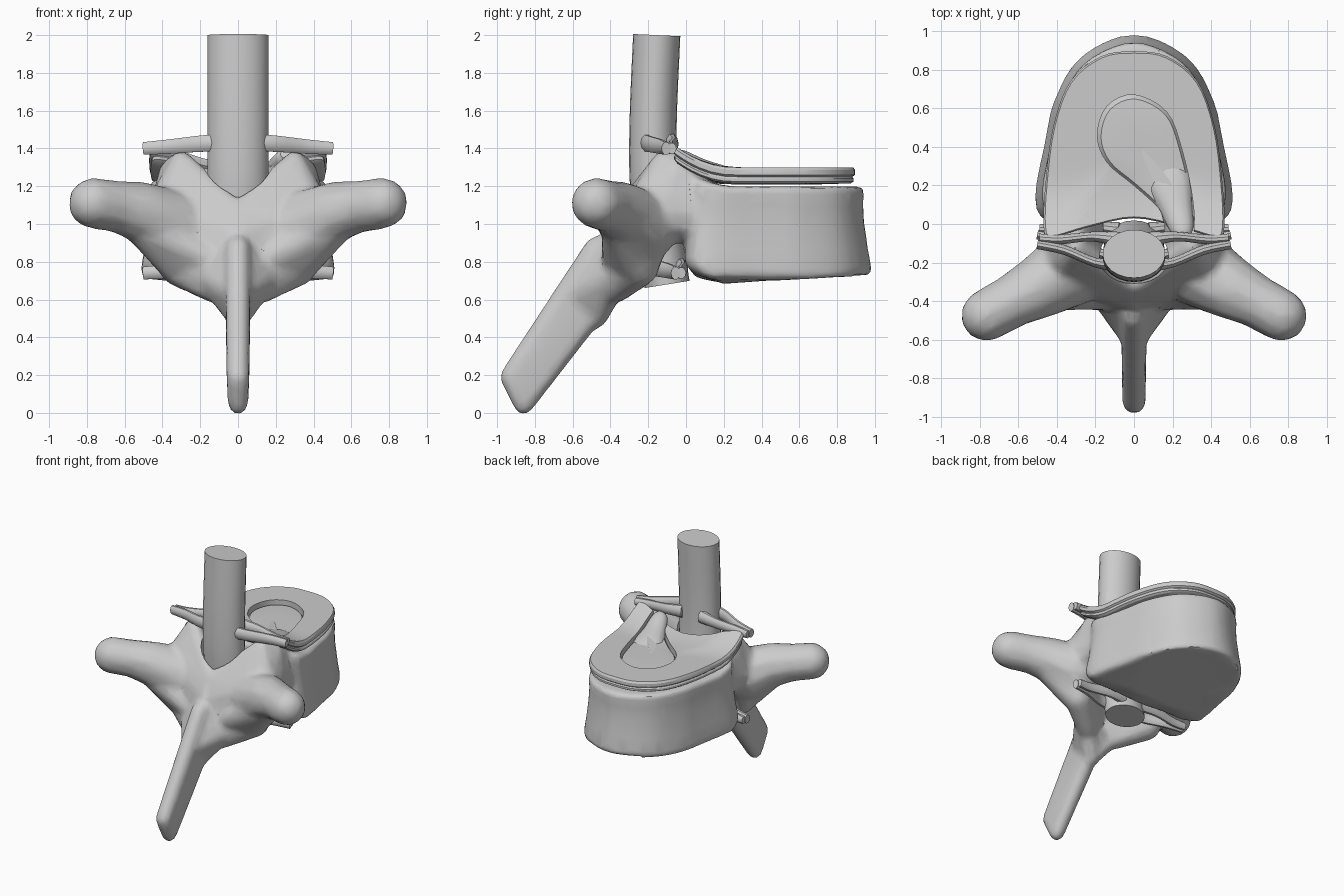
import bpy, bmesh
from math import cos, sin, pi, radians
from mathutils import Vector, Matrix

if "Cube" in bpy.data.objects:
    bpy.data.objects.remove(bpy.data.objects["Cube"])


def make(name, bm):
    bmesh.ops.recalc_face_normals(bm, faces=bm.faces[:])
    me = bpy.data.meshes.new(name)
    bm.to_mesh(me)
    bm.free()
    ob = bpy.data.objects.new(name, me)
    bpy.context.collection.objects.link(ob)
    return ob


def finish(ob, angle=30):
    bpy.ops.object.select_all(action='DESELECT')
    ob.select_set(True)
    bpy.context.view_layer.objects.active = ob
    bpy.ops.object.convert(target='MESH')
    bpy.ops.object.shade_smooth_by_angle(angle=radians(angle))


def cut(ob, cutter):
    cutter.hide_render = True
    m = ob.modifiers.new("cut", 'BOOLEAN')
    m.operation, m.solver, m.object = 'DIFFERENCE', 'EXACT', cutter


def loft(bm, rings):
    rings = [[bm.verts.new(p) for p in r] for r in rings]
    n = len(rings[0])
    for a, b in zip(rings, rings[1:]):
        for i in range(n):
            j = (i + 1) % n
            bm.faces.new((a[i], a[j], b[j], b[i]))
    bm.faces.new(rings[0][::-1])
    bm.faces.new(rings[-1])


def spline(pts, k, closed):
    """Catmull-Rom through a few points."""
    p = [Vector(q) for q in pts]
    n, out = len(p), []
    get = lambda i: p[i % n] if closed else p[max(0, min(n - 1, i))]
    for i in range(n if closed else n - 1):
        a, b, c, d = get(i - 1), get(i), get(i + 1), get(i + 2)
        for s in range(k):
            t = s / k
            out.append(b + (c - a) * t / 2 + (2 * a - 5 * b + 4 * c - d) * t * t / 2
                       + (3 * b - a - 3 * c + d) * t ** 3 / 2)
    return out if closed else out + [p[-1]]


def tube(bm, pts, ref, n=16, k=4):
    """Oval tube; each point is x, y, z, radius across, radius along ref."""
    path = spline(pts, k, False)
    pos = [Vector(q[:3]) for q in path]
    rings = []
    for i, q in enumerate(path):
        d = (pos[min(i + 1, len(pos) - 1)] - pos[max(i - 1, 0)]).normalized()
        a = d.cross(Vector(ref)).normalized()
        b = a.cross(d)
        rings.append([pos[i] + a * q[3] * cos(2 * pi * j / n) + b * q[4] * sin(2 * pi * j / n)
                      for j in range(n)])
    loft(bm, rings)


def lift(x, y):
    """Rise towards the rear, strongest at the two corners."""
    return 1.2 * max(0, .25 - y) ** 2 * (.45 + .55 * min(1, abs(x) / .3) ** 2)


def slab(bm, outline, centre, levels, bend):
    """Stack of scaled outlines (scale, z); bend(x, y, z) shapes the height."""
    cx, cy = centre
    rings = []
    for s, z in levels:
        ring = [(cx + (p.x - cx) * s, cy + (p.y - cy) * s) for p in outline]
        rings.append([Vector((x, y, bend(x, y, z))) for x, y in ring])
    loft(bm, rings)


def hull(bm, balls):
    """Convex hull around balls (x, y, z, radius)."""
    tmp, h = bmesh.new(), bmesh.new()
    for x, y, z, r in balls:
        bmesh.ops.create_icosphere(tmp, subdivisions=2, radius=r,
                                   matrix=Matrix.Translation((x, y, z)))
    vs = [h.verts.new(v.co) for v in tmp.verts]
    res = bmesh.ops.convex_hull(h, input=vs)
    inner = {g for g in res["geom_interior"] + res["geom_unused"] if isinstance(g, bmesh.types.BMVert)}
    bmesh.ops.delete(h, geom=list(inner), context='VERTS')
    bmesh.ops.recalc_face_normals(h, faces=h.faces[:])
    me = bpy.data.meshes.new("tmp")
    h.to_mesh(me)
    bm.from_mesh(me)
    bpy.data.meshes.remove(me)
    tmp.free()
    h.free()


def mirrored(half):
    return half + [(-x, y) for x, y in half[::-1] if x > 0]


# vertebral body, waisted, rear of its top swept up and rear of its base chamfered
bone = bmesh.new()
body_line = spline(mirrored([(0, .03), (.28, -.01), (.47, .02), (.515, .15), (.465, .42),
                             (.415, .64), (.275, .87), (0, .985)]), 4, True)


def body_bend(x, y, z):
    low = .66 + .065 * (y - .1) / .87 + 5 * max(0, .16 - y) ** 2 + .5 * max(0, abs(x) - .4)
    high = 1.2 + lift(x, y)
    return low + (high - low) * z


slab(bone, body_line, (0, .4),
     [(.03, .03), (.5, .03), (.9, .02), (.98, 0), (1, .06), (.965, .3), (.93, .6), (.92, .8),
      (.93, .95), (.91, 1), (.5, .99), (.03, .99)], body_bend)

# arch and processes, both sides
for s in (1, -1):
    # pedicle
    hull(bone, [(s * .31, .12, 1.05, .14), (s * .31, -.12, 1.06, .17),
                (s * .31, -.07, 1.325, .06), (s * .35, -.05, 1.28, .07), (s * .31, .1, 1.14, .07)])
    # lamina
    hull(bone, [(s * .3, -.12, 1.33, .06), (s * .36, -.2, 1.03, .15), (s * .32, -.24, .77, .1),
                (0, -.36, .93, .09), (0, -.33, 1.07, .05), (s * .13, -.37, .66, .08)])
    # web under the transverse process
    hull(bone, [(s * .5, -.34, .99, .11), (s * .34, -.27, .8, .1), (s * .12, -.38, .8, .07)])
    # transverse process
    arm = [(s * .34, -.24, .98, .2), (s * .5, -.335, 1.06, .165),
           (s * .63, -.4, 1.09, .14), (s * .765, -.475, 1.11, .137)]
    for pair in zip(arm, arm[1:]):
        hull(bone, pair)
    # flare into the spinous process
    hull(bone, [(s * .13, -.38, .72, .09), (0, -.4, .9, .07), (0, -.6, .62, .065), (0, -.48, .5, .06)])
# spinous process
hull(bone, [(0, -.47, .87, .07), (0, -.4, .66, .07), (0, -.925, .19, .063), (0, -.86, .045, .056)])
vertebra = make("vertebra", bone)

m = vertebra.modifiers.new("merge", 'REMESH')
m.mode, m.voxel_size = 'VOXEL', .018
m = vertebra.modifiers.new("soften", 'SMOOTH')
m.factor, m.iterations = .5, 10
m = vertebra.modifiers.new("facets", 'DECIMATE')
m.ratio = .12

# spinal canal
canal = bmesh.new()
tube(canal, [(0, -.165, 1.75, .18, .145), (0, -.17, 1.4, .18, .145), (0, -.16, 1.1, .18, .145),
             (0, -.1, .67, .19, .15), (0, -.06, .4, .19, .15)], (0, 1, 0), 24)
canal = make("canal_cutter", canal)
cut(vertebra, canal)
finish(vertebra)

# spinal cord
bm = bmesh.new()
tube(bm, [(0, -.155, 2, .162, .125), (0, -.175, 1.5, .162, .125),
          (0, -.165, 1.12, .162, .125), (0, -.1, .68, .155, .12)], (0, 1, 0), 24)
finish(make("spinal_cord", bm))

# nerve roots: a front and a back strand per side, at two heights
bm = bmesh.new()
for s in (1, -1):
    for y, z in ((0, 0), (.05, -.66)):
        tube(bm, [(s * .08, y - .08, z + 1.43, .04, .05), (s * .22, y - .065, z + 1.42, .025, .04),
                  (s * .38, y - .08, z + 1.405, .025, .035), (s * .49, y - .075, z + 1.4, .025, .03)],
             (0, 0, 1), 10)
        tube(bm, [(s * .08, y - .21, z + 1.43, .04, .05), (s * .2, y - .2, z + 1.425, .025, .045),
                  (s * .36, y - .135, z + 1.41, .025, .04), (s * .5, y - .105, z + 1.4, .025, .035)],
             (0, 0, 1), 10)
finish(make("nerve_roots", bm), 40)

# disc ring with a grooved rim
disc_line = spline(mirrored([(0, .03), (.25, -.02), (.43, -.07), (.468, -.02), (.46, .2),
                             (.42, .5), (.33, .74), (.17, .87), (0, .895)]), 4, True)
disc_bend = lambda x, y, z: z + lift(x, y)
bm = bmesh.new()
slab(bm, disc_line, (0, .42),
     [(.03, 1.21), (.6, 1.21), (.95, 1.215), (.985, 1.225), (.985, 1.24), (.97, 1.25), (1, 1.26),
      (1, 1.285), (.98, 1.3), (.85, 1.3), (.6, 1.3), (.3, 1.3), (.03, 1.3)], disc_bend)
disc = make("disc_ring", bm)

# soft core that leaks towards the back right
core_line = spline([(-.19, .46), (-.14, .32), (0, .2), (.13, .08), (.17, -.01), (.3, -.06),
                    (.305, .12), (.25, .38), (.17, .58), (0, .67), (-.14, .61)], 4, True)
bm = bmesh.new()
slab(bm, core_line, (.08, .36), [(1, 1.235), (1, 1.45)], disc_bend)
core_cut = make("core_cutter", bm)
cut(disc, core_cut)
finish(disc)

bm = bmesh.new()
slab(bm, core_line, (.08, .36), [(.03, 1.225), (1, 1.225), (1, 1.25), (.93, 1.27), (.7, 1.275),
                                 (.4, 1.275), (.03, 1.275)], disc_bend)
finish(make("disc_core", bm))

# bulging tongue of the core
bm = bmesh.new()
tube(bm, [(.14, .29, 1.245, .06, .02), (.18, .22, 1.255, .11, .045), (.22, .08, 1.29, .085, .055),
          (.25, -.03, 1.35, .06, .045), (.255, -.07, 1.37, .03, .025)], (0, 0, 1), 14)
finish(make("core_bulge", bm), 40)

for helper in (canal, core_cut):
    bpy.data.objects.remove(helper)
